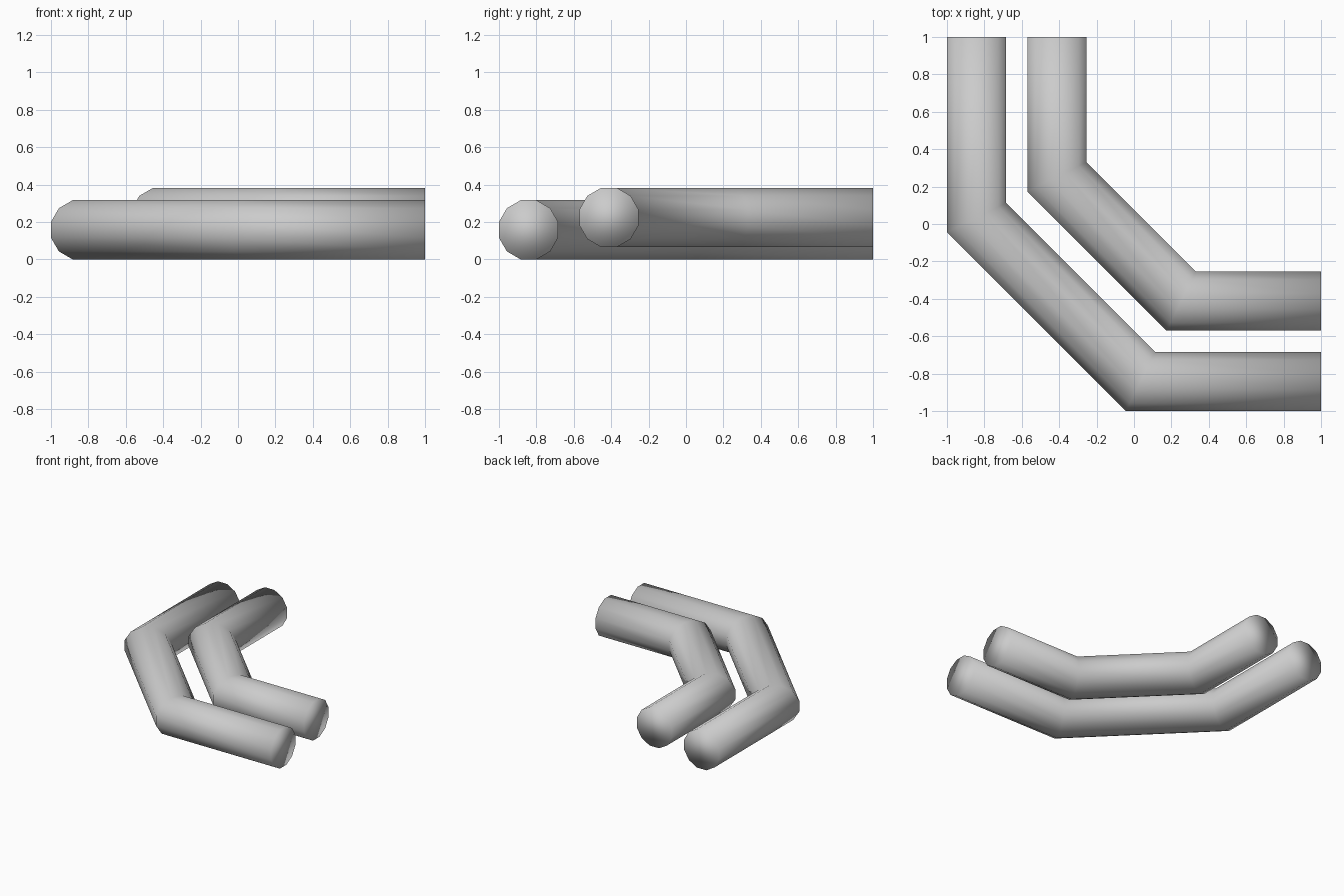
import bpy, bmesh, math

if "Cube" in bpy.data.objects:
    bpy.data.objects.remove(bpy.data.objects["Cube"])

SIDES = 12
APOTHEM = 0.158
RADIUS = APOTHEM / math.cos(math.pi / SIDES)
MITRE = 0.495   # slope of the joint ring at each bend


def bent_tube(name, centre, bend, height):
    """Tube running from the back, along a diagonal, to the right side."""
    bm = bmesh.new()
    rings = [[], [], [], []]
    for i in range(SIDES):
        t = 2 * math.pi * (i + 0.5) / SIDES
        a, z = RADIUS * math.cos(t), height + RADIUS * math.sin(t)
        side, joint = centre + a, bend + MITRE * a
        points = [(side, 1, z), (side, joint, z), (joint, side, z), (1, side, z)]
        for ring, p in zip(rings, points):
            ring.append(bm.verts.new(p))
    # Walls between neighbouring rings
    for r, s in zip(rings, rings[1:]):
        for i in range(SIDES):
            j = (i + 1) % SIDES
            bm.faces.new((r[i], r[j], s[j], s[i]))
    # Flat end caps
    bm.faces.new(rings[0])
    bm.faces.new(rings[-1])
    bmesh.ops.recalc_face_normals(bm, faces=bm.faces)
    for f in bm.faces:
        f.smooth = True
    mesh = bpy.data.meshes.new(name)
    bm.to_mesh(mesh)
    bm.free()
    obj = bpy.data.objects.new(name, mesh)
    bpy.context.collection.objects.link(obj)
    return obj


bent_tube("outer_tube", -0.842, 0.034, APOTHEM)
bent_tube("inner_tube", -0.412, 0.252, 0.224)
